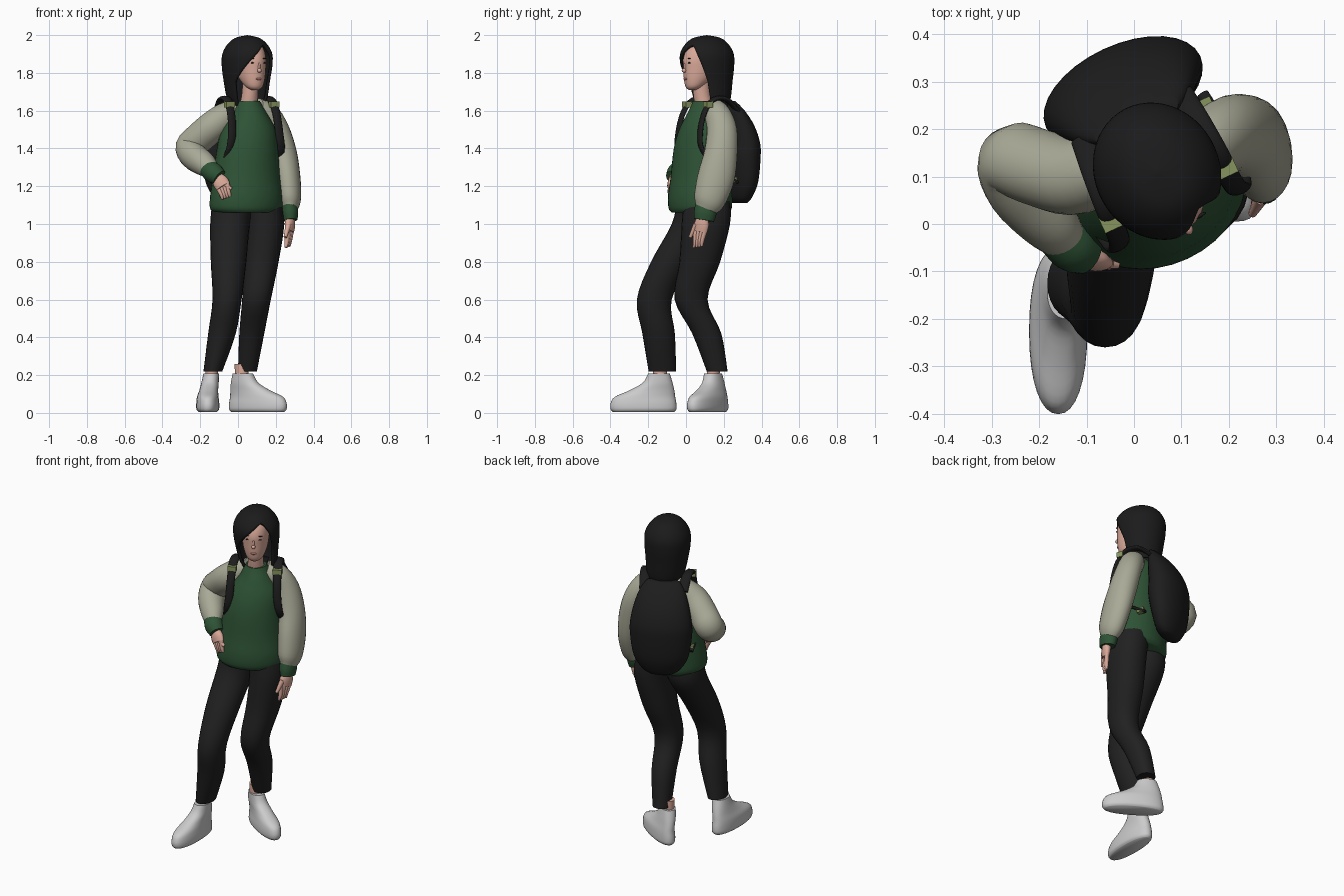
import bpy, bmesh, math
from mathutils import Vector, Matrix

cube = bpy.data.objects.get("Cube")
if cube:
    bpy.data.objects.remove(cube, do_unlink=True)


def material(name, *rgb):
    mat = bpy.data.materials.new(name)
    mat.use_nodes = True
    mat.diffuse_color = (*rgb, 1)
    shader = mat.node_tree.nodes["Principled BSDF"]
    shader.inputs["Base Color"].default_value = (*rgb, 1)
    shader.inputs["Roughness"].default_value = 0.8
    return mat


skin = material("skin", .70, .40, .32)
hair_black = material("hair black", .011, .011, .012)
green = material("jersey green", .027, .086, .036)
sleeve_grey = material("sleeve grey", .40, .40, .31)
trouser_black = material("trouser black", .015, .015, .016)
pack_black = material("pack black", .012, .012, .012)
shoe_white = material("shoe white", .60, .60, .61)
olive = material("olive webbing", .24, .30, .11)
eye_dark = material("eye dark", .03, .02, .018)
lip_pink = material("lip pink", .50, .21, .18)


def finish(name, bm, mat, matrix):
    bm.transform(matrix)
    mesh = bpy.data.meshes.new(name)
    bm.to_mesh(mesh)
    bm.free()
    mesh.materials.append(mat)
    mesh.polygons.foreach_set("use_smooth", [True] * len(mesh.polygons))
    mesh.set_sharp_from_angle(angle=math.radians(50))
    obj = bpy.data.objects.new(name, mesh)
    bpy.context.scene.collection.objects.link(obj)
    return obj


def smooth_rows(rows, steps):
    """Catmull-Rom interpolation through rows of numbers."""
    rows = [Vector(r) for r in rows]
    out = []
    for i in range(len(rows) - 1):
        p1, p2 = rows[i], rows[i + 1]
        p0, p3 = rows[max(i - 1, 0)], rows[min(i + 2, len(rows) - 1)]
        for k in range(steps):
            t = k / steps
            out.append(p1 + (p2 - p0) * (t / 2)
                       + (p0 * 2 - p1 * 5 + p2 * 4 - p3) * (t * t / 2)
                       + (p1 * 3 - p0 - p2 * 3 + p3) * (t ** 3 / 2))
    return out + [rows[-1]]


def loft(name, rows, mat, ref=(1, 0, 0), flat=True, matrix=Matrix(),
         n=24, steps=4, power=1.0, opening=None):
    """Skin elliptical rings; each row is x, y, z, half width, half depth."""
    pts = smooth_rows(rows, steps)
    centres = [Vector(p[:3]) for p in pts]
    bm = bmesh.new()
    rings = []
    for i, p in enumerate(pts):
        tangent = Vector((0, 0, 1))
        if not flat:
            tangent = (centres[min(i + 1, len(pts) - 1)] - centres[max(i - 1, 0)]).normalized()
        u = Vector(ref)
        u = (u - tangent * u.dot(tangent)).normalized()
        v = tangent.cross(u)
        gap, shift = opening(p[2]) if opening else (0, 0)
        ring = []
        for j in range(n + 1 if opening else n):
            ang = shift + gap + (2 * math.pi - 2 * gap) * j / n
            s, c = math.sin(ang), math.cos(ang)
            s = math.copysign(abs(s) ** power, s)
            c = math.copysign(abs(c) ** power, c)
            ring.append(bm.verts.new(centres[i] + u * (p[3] * s) - v * (p[4] * c)))
        rings.append(ring)
    count = len(rings[0])
    for lo, hi in zip(rings, rings[1:]):
        for j in range(n):
            k = (j + 1) % count
            bm.faces.new((lo[j], lo[k], hi[k], hi[j]))
    if opening:
        bmesh.ops.remove_doubles(bm, verts=bm.verts, dist=.0006)
    else:
        bm.faces.new(rings[0])
        bm.faces.new(rings[-1])
        bmesh.ops.recalc_face_normals(bm, faces=bm.faces)
    return finish(name, bm, mat, matrix)


def blob(name, loc, size, mat, matrix=Matrix(), box=False):
    bm = bmesh.new()
    if box:
        bmesh.ops.create_cube(bm, size=2)
    else:
        bmesh.ops.create_uvsphere(bm, u_segments=16, v_segments=10, radius=1)
    bm.transform(Matrix.Translation(loc) @ Matrix.Diagonal((*size, 1)))
    return finish(name, bm, mat, matrix)


def placed(x, y, degrees):
    return Matrix.Translation((x, y, 0)) @ Matrix.Rotation(math.radians(degrees), 4, "Z")


chest = placed(.055, .10, 25)
head = placed(.055, .10, 28)
turned = chest.to_3x3() @ Vector((1, 0, 0))

# Jersey body
loft("jersey_body", [
    (.043, .075, 1.06, .175, .145), (.043, .075, 1.085, .198, .16),
    (.045, .075, 1.15, .198, .163), (.045, .08, 1.25, .183, .156),
    (.05, .085, 1.4, .165, .146), (.055, .1, 1.5, .147, .134),
    (.055, .112, 1.58, .1, .11), (.055, .105, 1.625, .074, .08),
    (.057, .098, 1.652, .058, .06)], green, ref=turned, n=36)

# Sleeves and cuffs
loft("left_sleeve", [
    (.10, .13, 1.61, .05, .06), (.15, .165, 1.58, .068, .07),
    (.2, .19, 1.5, .07, .08), (.235, .185, 1.38, .075, .088),
    (.26, .16, 1.25, .07, .098), (.272, .125, 1.13, .062, .085),
    (.275, .105, 1.08, .042, .06)], sleeve_grey, flat=False)
loft("left_cuff", [(.272, .108, 1.11, .04, .056), (.275, .102, 1.06, .044, .06),
                   (.277, .096, 1.02, .037, .053)], green, flat=False)
bend = (-.45, -.57, .52)
loft("right_sleeve", [
    (.0, .115, 1.61, .05, .055), (-.06, .115, 1.575, .072, .072),
    (-.13, .1, 1.52, .083, .08), (-.205, .12, 1.455, .084, .078),
    (-.255, .135, 1.405, .082, .073), (-.235, .075, 1.36, .078, .073),
    (-.18, .005, 1.318, .062, .065), (-.145, -.035, 1.285, .045, .048)],
    sleeve_grey, ref=bend, flat=False)
loft("right_cuff", [(-.165, -.02, 1.298, .046, .048), (-.13, -.047, 1.27, .054, .054),
                    (-.098, -.066, 1.245, .043, .043)], green, ref=bend, flat=False)


# Hands
def hand(side, wrist, knuckle, tip, spread, thumb):
    wrist, knuckle, tip, spread = map(Vector, (wrist, knuckle, tip, spread))
    loft(side + "_palm", [(*wrist, .03, .024), (*wrist.lerp(knuckle, .5), .042, .024),
                          (*knuckle, .04, .018)], skin, ref=spread, flat=False, n=16)
    for k in range(4):
        off = spread * (k - 1.5)
        end = tip + off * .8
        loft(f"{side}_finger_{k + 1}", [
            (*(knuckle.lerp(wrist, .2) + off), .013, .013),
            (*(knuckle.lerp(end, .6) + off * .2), .012, .012),
            (*end, .006, .006)], skin, ref=spread, flat=False, n=10)
    loft(side + "_thumb", [(*thumb[0], .016, .016), (*thumb[1], .009, .009)],
         skin, ref=spread, flat=False, n=10)


hand("left", (.277, .09, 1.035), (.273, .075, .96), (.262, .062, .878), (.008, .018, .002),
     ((.268, .055, 1.0), (.25, .022, .93)))
hand("right", (-.11, -.06, 1.25), (-.078, -.083, 1.198), (-.062, -.083, 1.138),
     (-.018, .002, -.006), ((-.085, -.08, 1.22), (-.035, -.086, 1.185)))

# Trousers, listed from hip to ankle
loft("left_leg", [
    (.13, .11, 1.12, .1, .125), (.145, .105, 1.0, .1, .128),
    (.125, .073, .8, .09, .108), (.098, .027, .6, .076, .087),
    (.073, .11, .42, .066, .077), (.05, .165, .22, .05, .055)], trouser_black, power=.9)
loft("right_leg", [
    (-.02, .06, 1.12, .115, .11), (-.042, .045, 1.0, .105, .12),
    (-.05, -.078, .8, .094, .107), (-.058, -.168, .6, .077, .092),
    (-.085, -.145, .42, .073, .086), (-.133, -.125, .22, .05, .073)], trouser_black)

# Shoes and ankles; the ankle leans to the inner side
for side, s, frame in (("left", -1, placed(.105, .115, 58)), ("right", 1, placed(-.16, -.225, 0))):
    loft(side + "_shoe", [
        (0, 0, .006, .05, .163), (0, 0, .02, .06, .174), (0, 0, .05, .061, .174),
        (0, .008, .085, .057, .16), (s * .005, .045, .12, .05, .118),
        (s * .012, .075, .16, .046, .079), (s * .018, .082, .208, .041, .057)],
        shoe_white, matrix=frame, power=.9, n=32)
    loft(side + "_ankle", [(s * .02, .085, .15, .032, .036), (s * .02, .09, .26, .034, .038)],
         skin, matrix=frame)

# Neck and head
loft("neck", [(.055, .098, 1.62, .05, .05), (.062, .085, 1.68, .043, .046),
              (.068, .08, 1.76, .043, .046)], skin)
loft("face", [
    (0, -.075, 1.71, .02, .02), (0, -.065, 1.728, .045, .046),
    (0, -.04, 1.77, .065, .079), (0, -.025, 1.82, .075, .097),
    (0, -.02, 1.87, .078, .103), (0, -.01, 1.92, .074, .095),
    (0, 0, 1.96, .055, .07), (0, 0, 1.98, .02, .03)], skin, matrix=head, n=32)
blob("nose", (0, -.122, 1.813), (.011, .016, .012), skin, head)
blob("nose_bridge", (0, -.119, 1.835), (.007, .009, .026), skin, head)
blob("lips", (0, -.118, 1.768), (.018, .006, .006), lip_pink, head)
for side, s in (("left", 1), ("right", -1)):
    blob(side + "_eye", (s * .033, -.112, 1.853), (.012, .005, .004), eye_dark, head)
    blob(side + "_brow", (s * .034, -.112, 1.876), (.016, .004, .0025), hair_black, head)


# Bobbed hair, open around the face with an off-centre parting
def face_opening(z):
    gap = 1.05 * min(max((1.95 - z) / .2, 0), 1) ** .6
    return gap, .4 * min(max((z - 1.75) / .2, 0), 1)


hair = loft("hair", [
    (.012, .035, 1.62, .088, .085), (.008, .03, 1.67, .108, .107),
    (.002, .022, 1.76, .122, .128), (0, .015, 1.84, .131, .145),
    (0, .012, 1.9, .128, .146), (0, .012, 1.95, .102, .12),
    (0, .012, 1.985, .06, .075), (0, .012, 2.0, .0002, .0002)],
    hair_black, matrix=head, n=40, steps=6, opening=face_opening)
shell = hair.modifiers.new("thickness", "SOLIDIFY")
shell.thickness = .016
shell.offset = -1

# Backpack with straps and webbing
loft("backpack", [
    (.005, .2, 1.11, .07, .03), (.005, .196, 1.14, .112, .056),
    (.005, .2, 1.22, .157, .08), (.005, .195, 1.35, .178, .098),
    (.005, .194, 1.43, .176, .096), (.005, .176, 1.52, .158, .083),
    (.005, .148, 1.6, .13, .056), (.005, .125, 1.65, .095, .028)],
    pack_black, matrix=chest, n=32)
for side, s in (("left", 1), ("right", -1)):
    loft(side + "_strap", [
        (s * .11, .14, 1.6, .03, .012), (s * .12, .07, 1.66, .028, .012),
        (s * .128, -.01, 1.658, .026, .012), (s * .132, -.065, 1.59, .023, .012),
        (s * .138, -.092, 1.48, .023, .012), (s * .152, -.085, 1.39, .02, .01),
        (s * .168, .0, 1.29, .013, .008), (s * .155, .12, 1.22, .013, .008)],
        pack_black, flat=False, matrix=chest, n=16)
    blob(side + "_strap_webbing", (s * .13, -.042, 1.633), (.025, .018, .016), olive, chest, True)
    blob(side + "_side_webbing", (s * .152, .09, 1.235), (.014, .02, .014), olive, chest, True)
